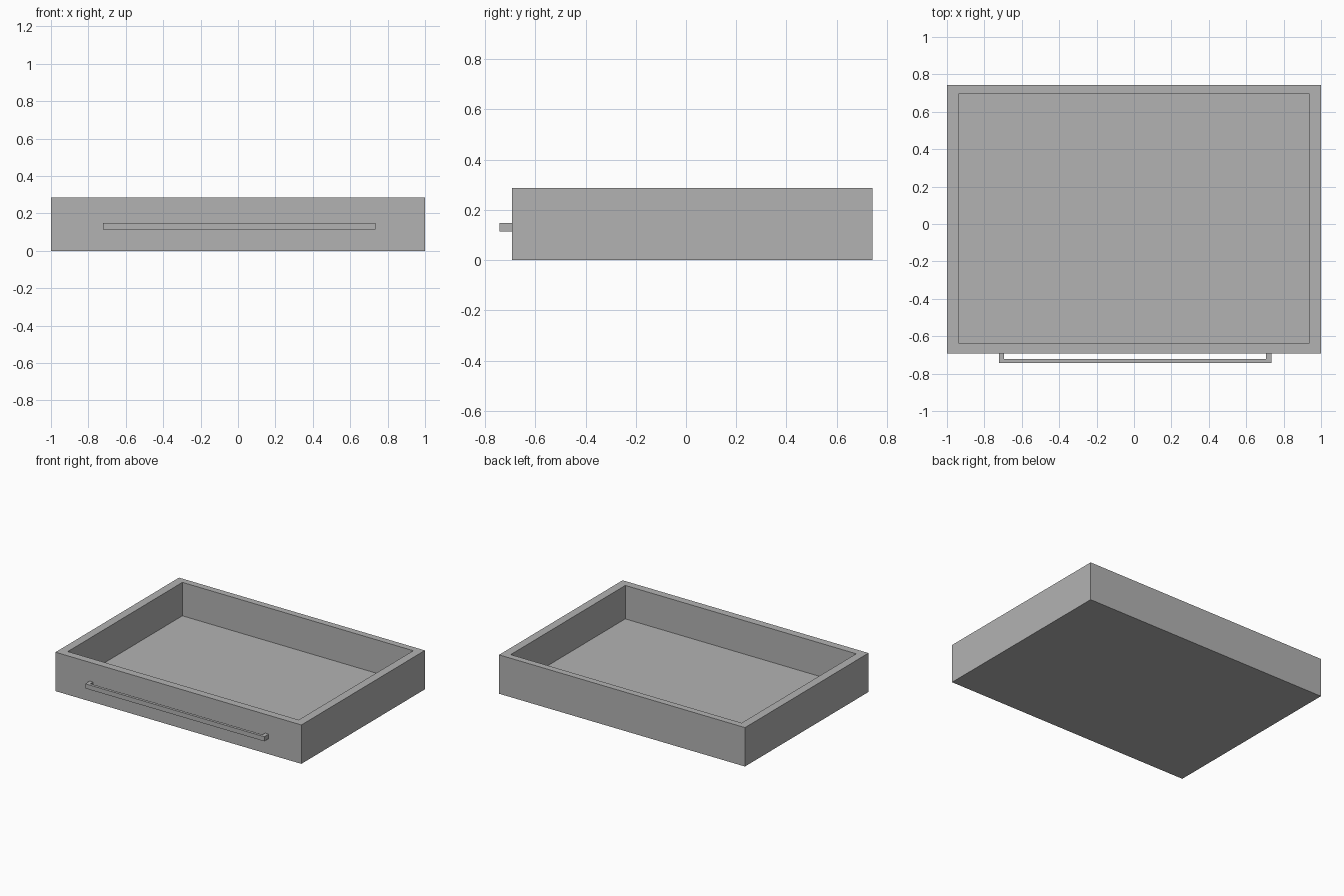
import bpy, bmesh
from mathutils import Vector

default = bpy.data.objects.get("Cube")
if default:
    bpy.data.objects.remove(default, do_unlink=True)

GREY = (0.45, 0.45, 0.45, 1)
mat = bpy.data.materials.new("plain grey")
mat.use_nodes = True
mat.diffuse_color = GREY
mat.node_tree.nodes["Principled BSDF"].inputs["Base Color"].default_value = GREY


def add_object(name, bm):
    bmesh.ops.recalc_face_normals(bm, faces=bm.faces)
    mesh = bpy.data.meshes.new(name)
    bm.to_mesh(mesh)
    bm.free()
    mesh.materials.append(mat)
    obj = bpy.data.objects.new(name, mesh)
    bpy.context.collection.objects.link(obj)
    return obj


def prism(outline, z0, z1):
    """Extrude an XY outline from z0 up to z1."""
    bm = bmesh.new()
    face = bm.faces.new([bm.verts.new((x, y, z0)) for x, y in outline])
    new = bmesh.ops.extrude_face_region(bm, geom=[face])["geom"]
    top = [v for v in new if isinstance(v, bmesh.types.BMVert)]
    bmesh.ops.translate(bm, verts=top, vec=(0, 0, z1 - z0))
    return bm


# Tray: a solid block whose top is inset to the rim and pushed down to the floor
FRONT, BACK, HEIGHT, FLOOR = -0.692, 0.743, 0.286, 0.04
bm = prism([(-1, FRONT), (1, FRONT), (1, BACK), (-1, BACK)], 0, HEIGHT)
bm.normal_update()
top = max(bm.faces, key=lambda f: f.calc_center_median().z)
bmesh.ops.inset_individual(bm, faces=[top], thickness=0.05)
for v in top.verts:
    v.co.x = 0.939 if v.co.x > 0 else -0.939
    v.co.y = 0.695 if v.co.y > 0 else -0.636
pocket = bmesh.ops.extrude_discrete_faces(bm, faces=[top])["faces"][0]
for v in pocket.verts:
    v.co.z = FLOOR
add_object("drawer_tray", bm)

# Handle: a flat U-shaped bar with two short legs meeting the front
LEFT, RIGHT, OUT, BAR, LEG = -0.722, 0.734, -0.743, 0.02, 0.028
add_object("drawer_handle", prism([
    (LEFT, FRONT), (LEFT, OUT), (RIGHT, OUT), (RIGHT, FRONT),
    (RIGHT - LEG, FRONT), (RIGHT - LEG, OUT + BAR),
    (LEFT + LEG, OUT + BAR), (LEFT + LEG, FRONT)], 0.114, 0.148))
